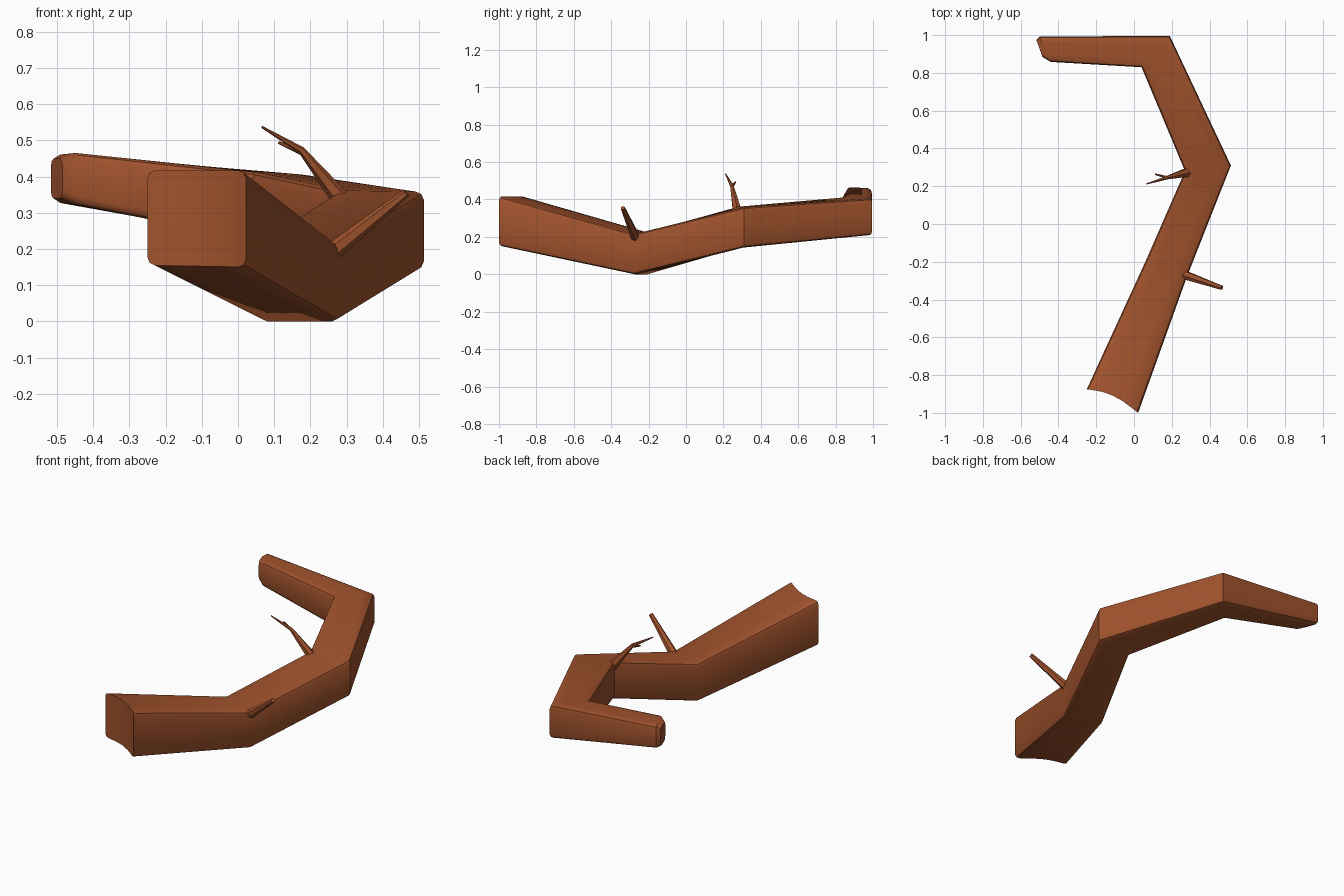
import bpy, bmesh, math
from mathutils import Vector

if "Cube" in bpy.data.objects:
    bpy.data.objects.remove(bpy.data.objects["Cube"])

bark = bpy.data.materials.new("bark")
bark.diffuse_color = (0.35, 0.085, 0.026, 1)
bark.use_nodes = True
bark.node_tree.nodes["Principled BSDF"].inputs["Base Color"].default_value = bark.diffuse_color


def finish(name, bm, angle=30):
    bmesh.ops.recalc_face_normals(bm, faces=bm.faces)
    me = bpy.data.meshes.new(name)
    bm.to_mesh(me)
    bm.free()
    ob = bpy.data.objects.new(name, me)
    bpy.context.collection.objects.link(ob)
    me.materials.append(bark)
    bpy.ops.object.select_all(action='DESELECT')
    ob.select_set(True)
    bpy.context.view_layer.objects.active = ob
    bpy.ops.object.shade_smooth_by_angle(angle=math.radians(angle))
    return ob


def bridge(bm, rings):
    for a, b in zip(rings, rings[1:]):
        n = len(a)
        for i in range(n):
            bm.faces.new((a[i], a[(i + 1) % n], b[(i + 1) % n], b[i]))


def section(bm, left, right, notch=0.0, r=0.022):
    """Rounded box section between two upright edges (x, y, z low, z high)."""
    L, R = Vector(left), Vector(right)
    c = r / (R - L).xy.length
    cols = [(0, 1), (.3 * c, .3), (c, 0), (.3, 0), (.5, 0), (.7, 0),
            (1 - c, 0), (1 - .3 * c, .3), (1, 1)]
    low, high = [], []
    for u, k in cols:
        p = L.lerp(R, u)
        y = p.y + notch * math.sin(math.pi * u)
        low.append(bm.verts.new((p.x, y, p.z + k * r)))
        high.append(bm.verts.new((p.x, y, p.w - k * r)))
    return low + high[::-1]


def cap(bm, ring):
    n = len(ring)
    for i in range(n // 2 - 1):
        bm.faces.new((ring[i], ring[i + 1], ring[n - 2 - i], ring[n - 1 - i]))


# Bent trunk: left edge, right edge, end notch
stations = [
    ((-.25, -.875, .155, .417), (.022, -1.0, .15, .417), .03),
    ((.06, -.20, 0, .225), (.28, -.28, 0, .215), 0),
    ((.27, .28, .145, .362), (.513, .31, .143, .358), 0),
    ((.04, .83, .225, .412), (.19, .995, .208, .405), 0),
    ((-.44, .858, .322, .466), (-.50, .993, .328, .460), 0),
    ((-.485, .885, .34, .452), (-.517, .975, .34, .448), 0),
]
bm = bmesh.new()
rings = [section(bm, *s) for s in stations]
bridge(bm, rings)
cap(bm, rings[0])
cap(bm, rings[-1])
finish("trunk", bm)


def twig(name, points, sides=6):
    """Tapered bent stick through (x, y, z, radius) points."""
    bm = bmesh.new()
    pts = [Vector(p[:3]) for p in points]
    rings = []
    for i, p in enumerate(pts):
        d = (pts[min(i + 1, len(pts) - 1)] - pts[max(i - 1, 0)]).normalized()
        a = d.cross(Vector((0, 1, 0))).normalized()
        b = d.cross(a)
        rings.append([bm.verts.new(p + points[i][3] * (
            a * math.cos(t * math.tau / sides) + b * math.sin(t * math.tau / sides)))
            for t in range(sides)])
    bridge(bm, rings)
    bm.faces.new(rings[0])
    bm.faces.new(rings[-1])
    finish(name, bm)


# Twigs growing from the trunk
twig("front_twig", [(.24, -.26, .175, .027), (.465, -.338, .355, .012)])
twig("rear_twig", [(.29, .275, .33, .027), (.175, .245, .473, .010), (.066, .212, .537, .003)])
twig("rear_twig_fork", [(.18, .245, .466, .009), (.112, .264, .494, .004)])
